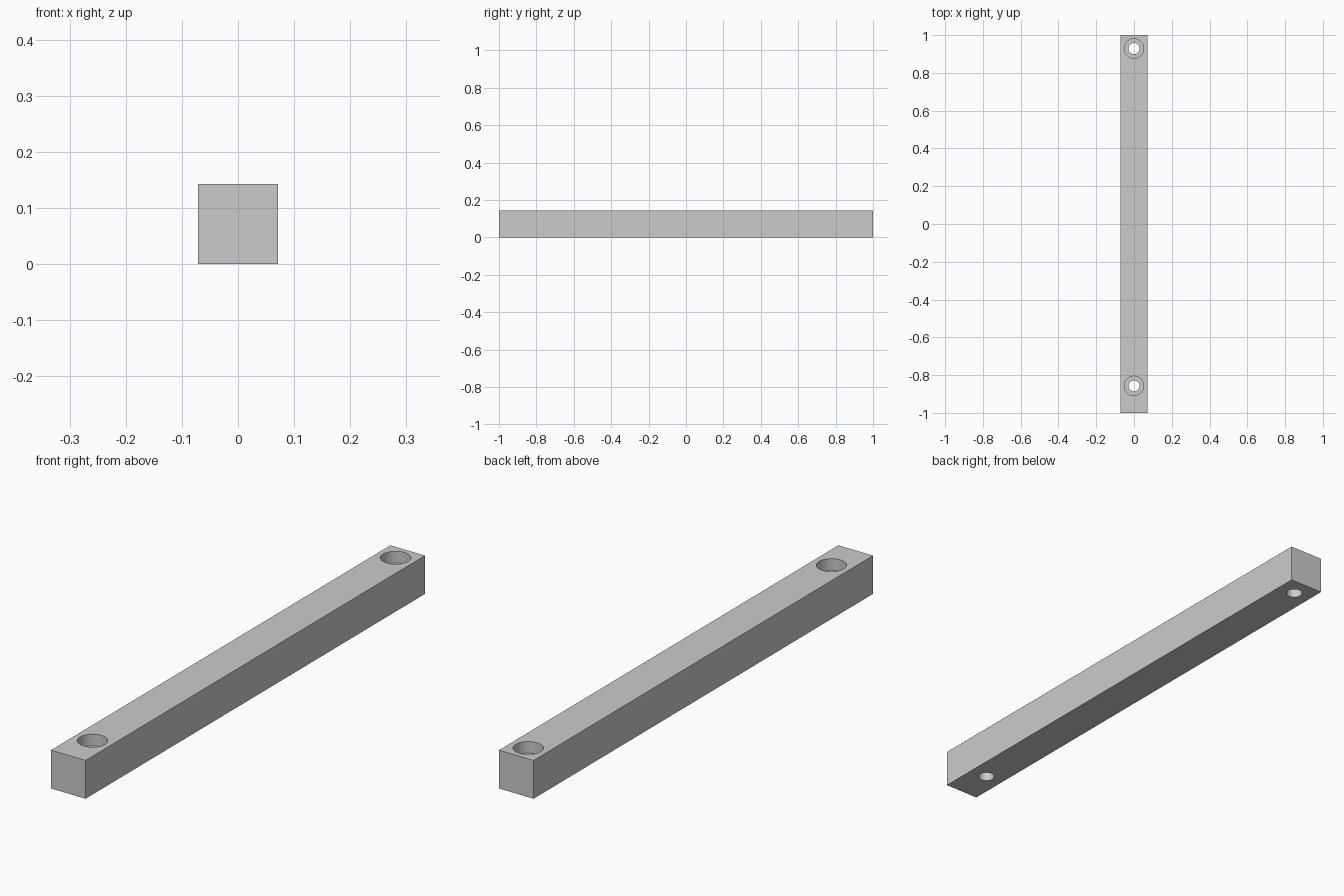
import bpy, bmesh, math

if "Cube" in bpy.data.objects:
    bpy.data.objects.remove(bpy.data.objects["Cube"])

W = 1 / 7            # square section of the bar
SEG = 64
R_BORE, R_HOLE, DEPTH = 0.0514, 0.0293, 0.043
HOLES = (-0.857, 0.929)


def finish(name, bm):
    bmesh.ops.recalc_face_normals(bm, faces=bm.faces)
    me = bpy.data.meshes.new(name)
    bm.to_mesh(me)
    bm.free()
    ob = bpy.data.objects.new(name, me)
    bpy.context.collection.objects.link(ob)
    return ob


def stepped_cutter(name, y):
    # stepped profile spun round the hole axis
    profile = [(0, -0.02), (R_HOLE, -0.02), (R_HOLE, W - DEPTH),
               (R_BORE, W - DEPTH), (R_BORE, W + 0.02), (0, W + 0.02)]
    bm = bmesh.new()
    vs = [bm.verts.new((r, y, z)) for r, z in profile]
    es = [bm.edges.new(p) for p in zip(vs, vs[1:])]
    bmesh.ops.spin(bm, geom=vs + es, cent=(0, y, 0), axis=(0, 0, 1),
                   angle=math.tau, steps=SEG)
    bmesh.ops.remove_doubles(bm, verts=bm.verts, dist=1e-5)
    cutter = finish(name, bm)
    cutter.hide_render = True
    cutter.hide_set(True)
    return cutter


# square bar
bm = bmesh.new()
bmesh.ops.create_cube(bm, size=1)
bmesh.ops.scale(bm, vec=(W, 2, W), verts=bm.verts)
bmesh.ops.translate(bm, vec=(0, 0, W / 2), verts=bm.verts)
bar = finish("mounting_bar", bm)

# counterbored screw holes
for i, y in enumerate(HOLES):
    mod = bar.modifiers.new(f"screw_hole_{i}", 'BOOLEAN')
    mod.operation = 'DIFFERENCE'
    mod.solver = 'EXACT'
    mod.object = stepped_cutter(f"screw_hole_cutter_{i}", y)

# smooth hole walls, sharp edges
bpy.context.view_layer.objects.active = bar
bar.select_set(True)
for mod in list(bar.modifiers):
    bpy.ops.object.modifier_apply(modifier=mod.name)
bpy.ops.object.shade_smooth_by_angle(angle=math.radians(30))
